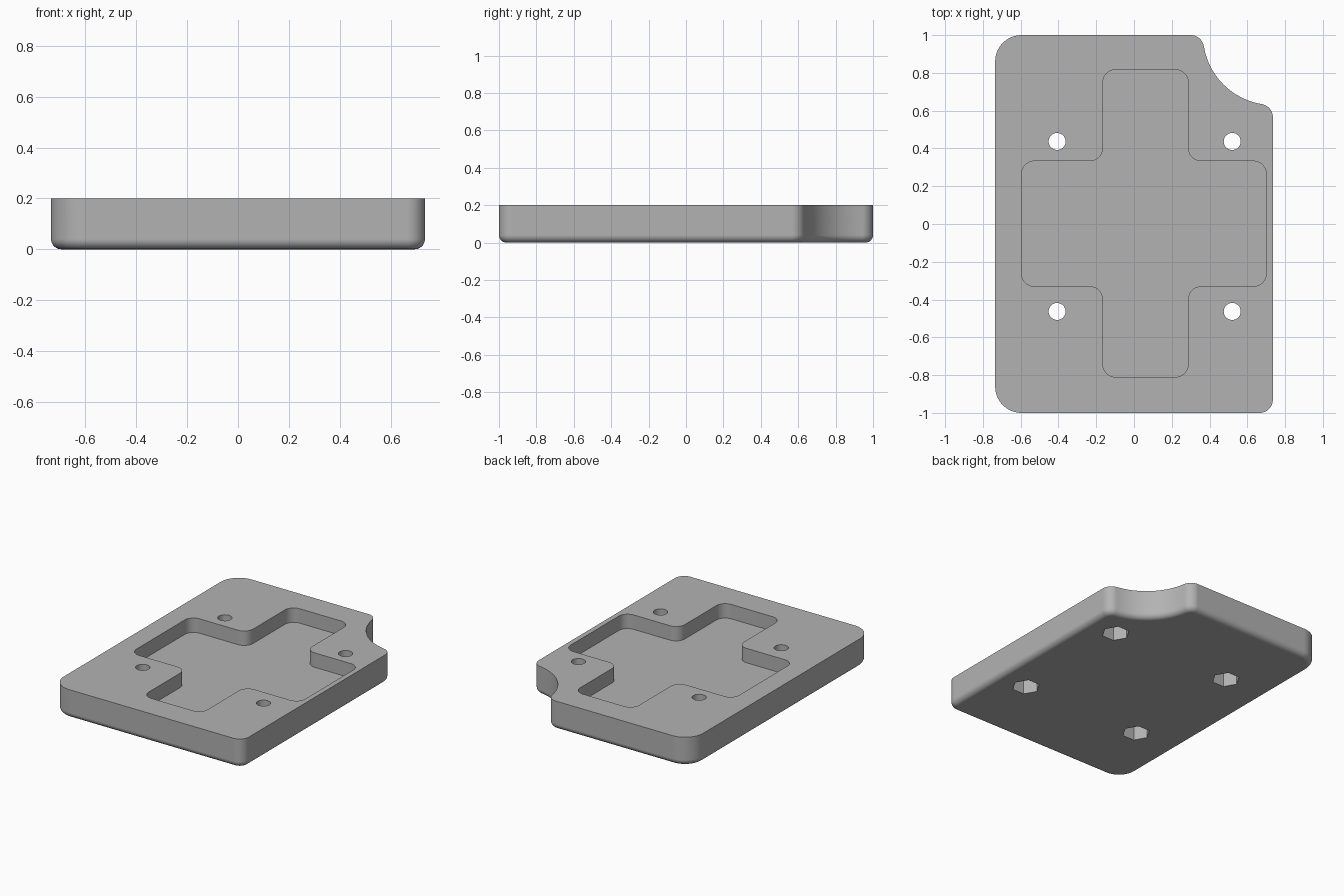
import bpy, bmesh, math

if "Cube" in bpy.data.objects:
    bpy.data.objects.remove(bpy.data.objects["Cube"])

HX, HY, T = 0.735, 1.0, 0.2      # half width, half length, thickness
EDGE = 0.04                      # rounding of the lower rim

grey = bpy.data.materials.new("grey")
grey.diffuse_color = (0.45, 0.45, 0.45, 1)
grey.use_nodes = True
grey.node_tree.nodes["Principled BSDF"].inputs["Base Color"].default_value = grey.diffuse_color


def outline(arcs, inset=0.0, step=6):
    """Points along arcs (cx, cy, r, start, end); clockwise arcs are concave."""
    pts = []
    for cx, cy, r, a0, a1 in arcs:
        rad = r - inset if a1 > a0 else r + inset
        n = max(2, round(abs(a1 - a0) / step))
        for i in range(n + 1):
            a = math.radians(a0 + (a1 - a0) * i / n)
            pts.append((cx + rad * math.cos(a), cy + rad * math.sin(a)))
    return pts


def loft(name, layers):
    """Closed solid through rings given as (points, z)."""
    bm = bmesh.new()
    rings = [[bm.verts.new((x, y, z)) for x, y in pts] for pts, z in layers]
    n = len(rings[0])
    for a, b in zip(rings, rings[1:]):
        for i in range(n):
            j = (i + 1) % n
            bm.faces.new((a[i], a[j], b[j], b[i]))
    bm.faces.new(rings[0][::-1])
    bm.faces.new(rings[-1])
    bmesh.ops.remove_doubles(bm, verts=bm.verts, dist=1e-5)
    bmesh.ops.recalc_face_normals(bm, faces=bm.faces)
    me = bpy.data.meshes.new(name)
    bm.to_mesh(me)
    bm.free()
    ob = bpy.data.objects.new(name, me)
    bpy.context.collection.objects.link(ob)
    me.materials.append(grey)
    return ob


def circle(x, y, r, n):
    return [(x + r * math.cos(2 * math.pi * i / n),
             y + r * math.sin(2 * math.pi * i / n)) for i in range(n)]


# Plate outline: big left corners, small right corners, scooped back right corner
R, S, N = 0.14, 0.07, 0.37
reach = math.sqrt((N + S) ** 2 - S ** 2)
tilt = math.degrees(math.asin(S / (N + S)))
plate_arcs = [
    (-HX + R, -HY + R, R, 180, 270),
    (HX - S, -HY + S, S, 270, 360),
    (HX - S, HY - reach, S, 0, 90 - tilt),
    (HX, HY, N, 270 - tilt, 180 + tilt),
    (HX - reach, HY - S, S, tilt, 90),
    (-HX + R, HY - R, R, 90, 180),
]
layers = []
for k in range(7):
    a = math.radians(15 * k)
    layers.append((outline(plate_arcs, EDGE * (1 - math.sin(a))),
                   EDGE * (1 - math.cos(a))))
layers.append((outline(plate_arcs), T))
plate = loft("plate", layers)

# Cross-shaped pocket with rounded corners
x0, x1, x2, x3 = -0.595, -0.165, 0.287, 0.70
y0, y1, y2, y3 = -0.81, -0.33, 0.333, 0.817
P = 0.068
cross = [
    (x1 + P, y0 + P, P, 180, 270), (x2 - P, y0 + P, P, 270, 360),
    (x2 + P, y1 - P, P, 180, 90),
    (x3 - P, y1 + P, P, 270, 360), (x3 - P, y2 - P, P, 0, 90),
    (x2 + P, y2 + P, P, 270, 180),
    (x2 - P, y3 - P, P, 0, 90), (x1 + P, y3 - P, P, 90, 180),
    (x1 - P, y2 + P, P, 360, 270),
    (x0 + P, y2 - P, P, 90, 180), (x0 + P, y1 + P, P, 180, 270),
    (x1 - P, y1 - P, P, 90, 0),
]
pts = outline(cross)
cutters = [loft("pocket_cutter", [(pts, 0.1), (pts, 0.3)])]

# Screw holes from above with hexagonal nut recesses below
for x in (-0.407, 0.52):
    for y in (-0.463, 0.437):
        hexa, hole = circle(x, y, 0.09, 6), circle(x, y, 0.045, 32)
        cutters.append(loft("nut_cutter", [(hexa, -0.1), (hexa, 0.1)]))
        cutters.append(loft("hole_cutter", [(hole, -0.1), (hole, 0.3)]))

# Cut the plate
bpy.context.view_layer.objects.active = plate
plate.select_set(True)
for c in cutters:
    c.hide_render = True
    mod = plate.modifiers.new("cut", 'BOOLEAN')
    mod.operation, mod.solver, mod.object = 'DIFFERENCE', 'EXACT', c
    bpy.ops.object.modifier_apply(modifier=mod.name)
    bpy.data.objects.remove(c)

# Smooth rounded sides, crisp edges, flat large faces
bpy.ops.object.select_all(action='DESELECT')
plate.select_set(True)
bpy.ops.object.shade_smooth_by_angle(angle=math.radians(30))
wn = plate.modifiers.new("flat_normals", 'WEIGHTED_NORMAL')
wn.keep_sharp = True
